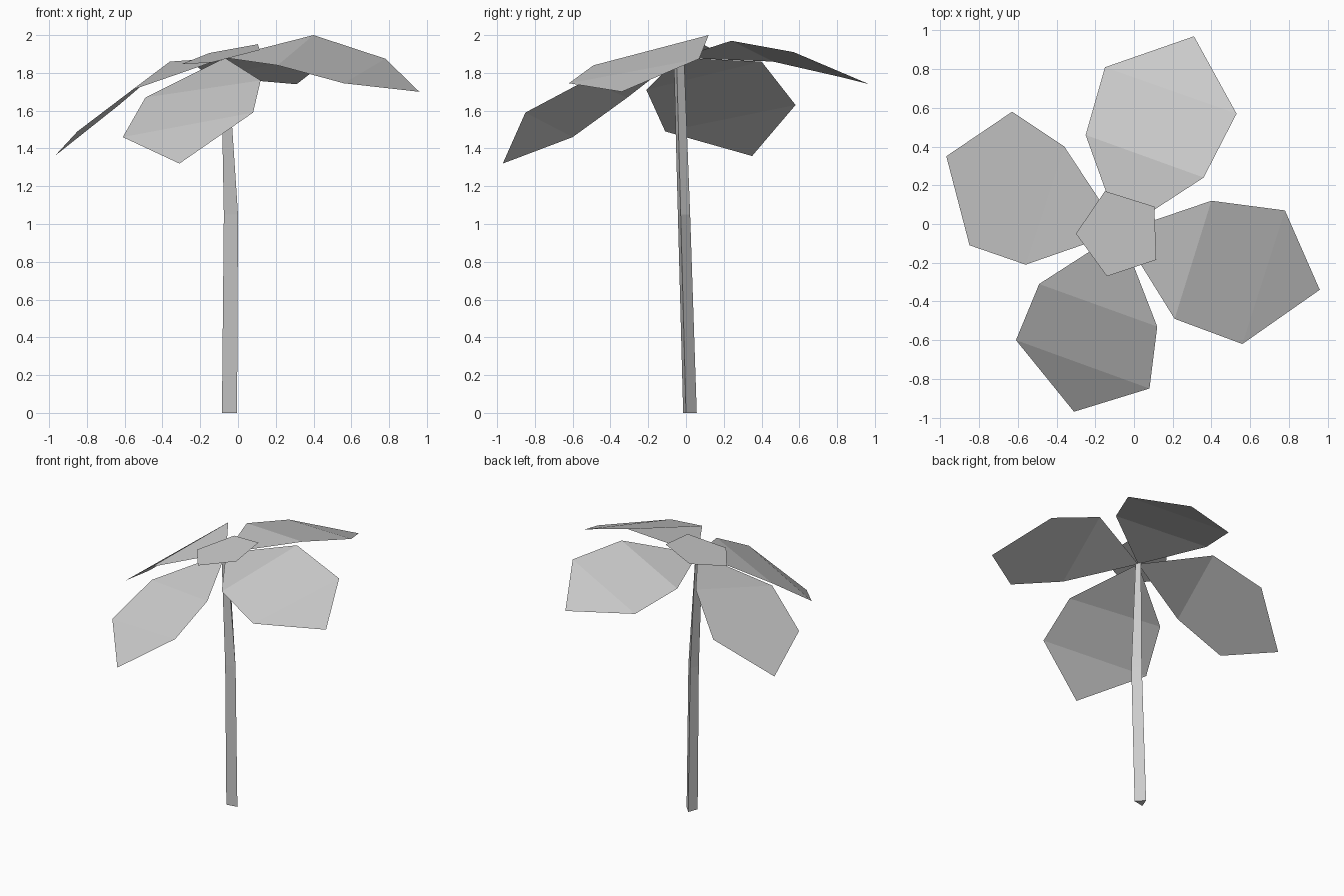
import bpy

# Remove the default cube
cube = bpy.data.objects.get("Cube")
if cube:
    bpy.data.objects.remove(cube, do_unlink=True)

# Single flat grey
grey = bpy.data.materials.new("light grey")
grey.use_nodes = True
colour = (0.6, 0.6, 0.6, 1)
grey.diffuse_color = colour
grey.node_tree.nodes["Principled BSDF"].inputs["Base Color"].default_value = colour


def add_part(name, points, faces):
    """Make a flat shaded mesh object from a few points."""
    mesh = bpy.data.meshes.new(name)
    mesh.from_pydata(points, [], faces)
    mesh.materials.append(grey)
    mesh.update()
    part = bpy.data.objects.new(name, mesh)
    bpy.context.collection.objects.link(part)
    return part


def add_petal(name, outline):
    """Folded leaf: root triangle, middle band and tip triangle.
    The outline runs right middle, right outer, tip, left outer, left middle."""
    root = (-0.07, -0.04, 1.88)
    add_part(name, [root] + outline, [(0, 1, 5), (1, 2, 4, 5), (2, 3, 4)])


def add_loft(name, rings):
    """Closed tube through rings that have the same number of points."""
    sides = len(rings[0])
    points = [p for ring in rings for p in ring]
    faces = [tuple(reversed(range(sides))),
             tuple(range(len(points) - sides, len(points)))]
    for level in range(len(rings) - 1):
        low, high = level * sides, (level + 1) * sides
        for i in range(sides):
            j = (i + 1) % sides
            faces.append((low + i, low + j, high + j, high + i))
    add_part(name, points, faces)


# Three-sided stem, leaning forward and tapering above its bend
add_loft("stem", [
    [(-0.085, -0.015, 0), (-0.005, 0, 0), (-0.058, 0.057, 0)],
    [(-0.075, -0.043, 1.05), (0, -0.028, 1.05), (-0.05, 0.022, 1.05)],
    [(-0.09, -0.065, 1.88), (-0.055, -0.05, 1.88), (-0.07, -0.01, 1.88)],
])

# Four large drooping petals around the stem top
add_petal("back_petal", [
    (0.36, 0.24, 1.97), (0.53, 0.57, 1.91), (0.31, 0.97, 1.74),
    (-0.15, 0.81, 1.78), (-0.25, 0.46, 1.86)])
add_petal("left_petal", [
    (0.21, -0.49, 1.84), (0.56, -0.62, 1.745), (0.96, -0.34, 1.7),
    (0.78, 0.07, 1.875), (0.4, 0.12, 2)])
add_petal("front_petal", [
    (-0.49, -0.31, 1.67), (-0.61, -0.6, 1.46), (-0.31, -0.97, 1.32),
    (0.08, -0.85, 1.59), (0.12, -0.53, 1.76)])
add_petal("right_petal", [
    (-0.36, 0.4, 1.86), (-0.63, 0.58, 1.63), (-0.97, 0.35, 1.36),
    (-0.85, -0.11, 1.49), (-0.56, -0.21, 1.71)])

# Small tilted five-sided cap over the petal roots
cap = [(-0.15, 0.17), (-0.3, -0.05), (-0.14, -0.27), (0.115, -0.185), (0.105, 0.09)]
add_part("centre_cap", [(x, y, 1.918 + 0.22 * x + 0.12 * y) for x, y in cap],
         [tuple(range(len(cap)))])
